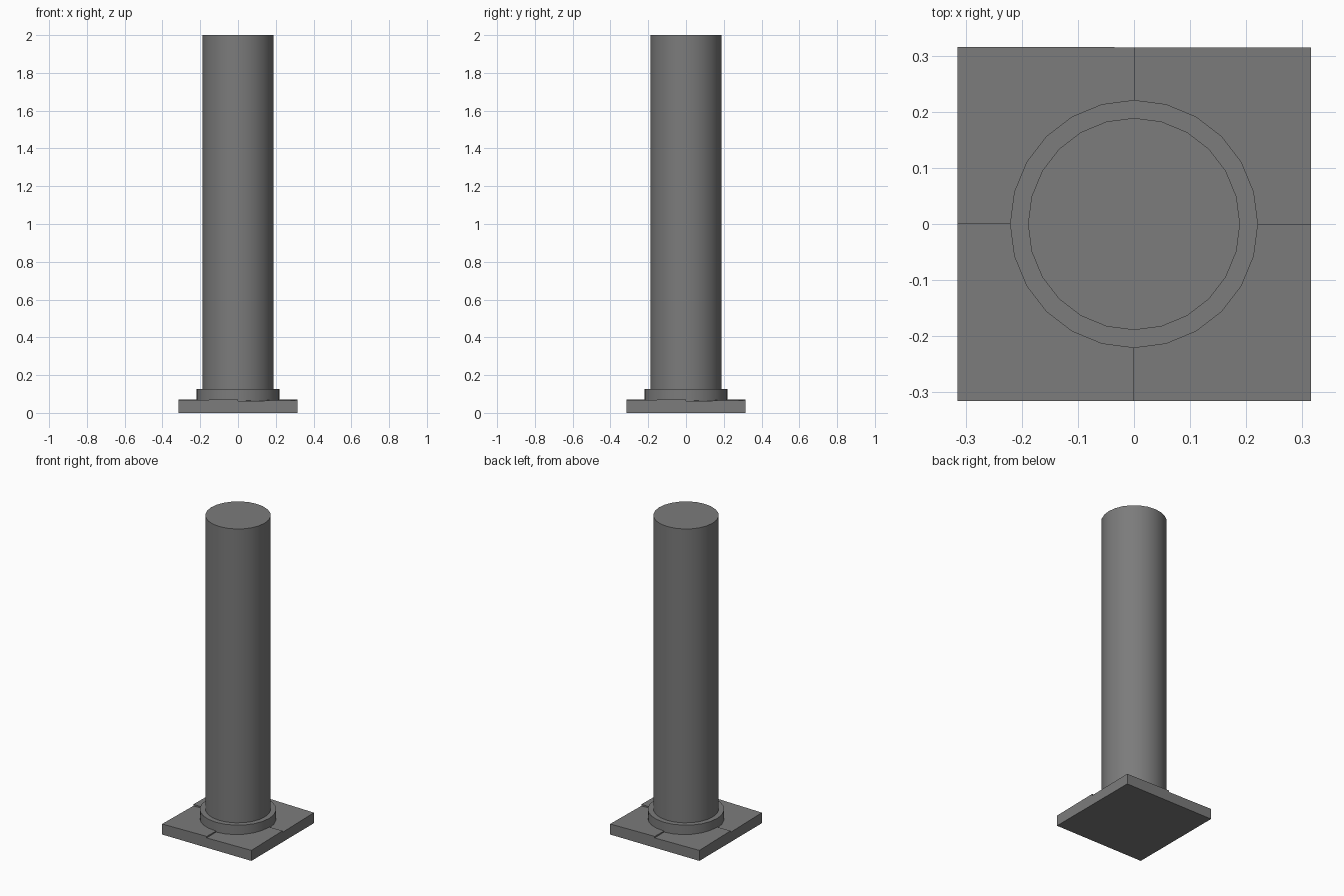
import bpy
import bmesh
from mathutils import Matrix
from math import pi

cube = bpy.data.objects.get("Cube")
if cube:
    bpy.data.objects.remove(cube, do_unlink=True)

GREY = (0.2, 0.2, 0.2, 1)
mat = bpy.data.materials.new("dark grey")
mat.use_nodes = True
mat.diffuse_color = GREY
mat.node_tree.nodes["Principled BSDF"].inputs["Base Color"].default_value = GREY


def cylinder(name, radius, z0, z1):
    """Upright 24-sided cylinder with smooth sides and crisp rims."""
    bpy.ops.mesh.primitive_cylinder_add(
        vertices=24, radius=radius, depth=z1 - z0, location=(0, 0, (z0 + z1) / 2))
    ob = bpy.context.object
    ob.name = name
    ob.data.materials.append(mat)
    bpy.ops.object.shade_smooth_by_angle()


# Square base plate: four slightly tilted quarters meeting in small steps
H, LOW, HIGH = 0.315, 0.062, 0.072
MID = (LOW + HIGH) / 2
bm = bmesh.new()
for i in range(4):
    turn = Matrix.Rotation(i * pi / 2, 4, "Z")

    def face(*points):
        verts = [bm.verts.new(p) for p in points]
        bmesh.ops.transform(bm, matrix=turn, verts=verts)
        bm.faces.new(verts)

    centre, corner = (0, 0, MID), (H, -H, MID)
    start, end, step = (0, -H, LOW), (H, 0, HIGH), (H, 0, LOW)
    face(centre, start, corner, end)
    face(centre, end, step)
    face((0, -H, 0), (H, -H, 0), corner, start)
    face((H, -H, 0), (H, 0, 0), step, end, corner)
    face((0, 0, 0), (H, 0, 0), (H, -H, 0), (0, -H, 0))
bmesh.ops.remove_doubles(bm, verts=bm.verts, dist=0.0001)
bmesh.ops.recalc_face_normals(bm, faces=bm.faces)
mesh = bpy.data.meshes.new("base_plate")
bm.to_mesh(mesh)
bm.free()
mesh.materials.append(mat)
plate = bpy.data.objects.new("base_plate", mesh)
bpy.context.collection.objects.link(plate)

# Collar and shaft
cylinder("collar", 0.221, 0.05, 0.126)
cylinder("shaft", 0.189, 0.12, 2.0)
